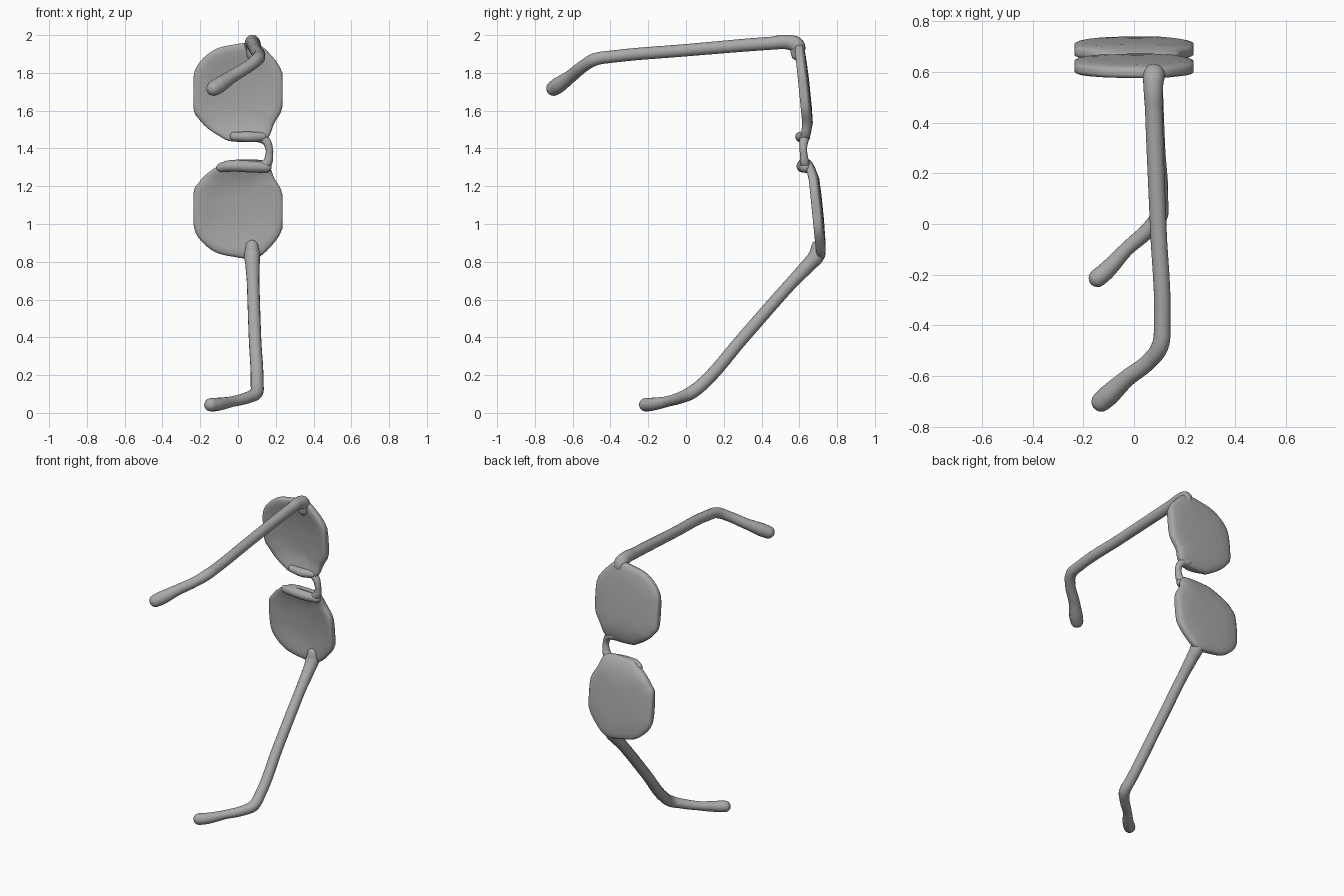
import bpy, bmesh, math
from mathutils import Vector

cube = bpy.data.objects.get("Cube")
if cube:
    bpy.data.objects.remove(cube, do_unlink=True)

# One plain grey for everything
grey = bpy.data.materials.new("plain_grey")
grey.use_nodes = True
GREY = (0.4, 0.4, 0.4, 1.0)
grey.diffuse_color = GREY
grey.node_tree.nodes["Principled BSDF"].inputs["Base Color"].default_value = GREY

MID_Z = 1.388          # height of the bridge, the mirror line between the lenses


def add_object(name, mesh, angle):
    mesh.materials.clear()
    mesh.materials.append(grey)
    obj = bpy.data.objects.new(name, mesh)
    bpy.context.collection.objects.link(obj)
    bpy.ops.object.select_all(action="DESELECT")
    obj.select_set(True)
    bpy.context.view_layer.objects.active = obj
    bpy.ops.object.shade_smooth_by_angle(angle=math.radians(angle))
    return obj


def smooth_loop(points, steps=4):
    """Closed Catmull-Rom loop through the outline points."""
    out, n = [], len(points)
    for i in range(n):
        a, b, c, d = (Vector(points[(i + k) % n]) for k in (-1, 0, 1, 2))
        for s in range(steps):
            t = s / steps
            out.append(0.5 * (2 * b + (c - a) * t + (2 * a - 5 * b + 4 * c - d) * t * t
                              + (3 * b - a - 3 * c + d) * t ** 3))
    return out


# Lens outline (x, z) and its thickness profile (scale, depth) from front to back
OUTLINE = [(-.235, 1.78), (-.2, 1.86), (-.12, 1.925), (-.02, 1.95), (.08, 1.96),
           (.15, 1.92), (.235, 1.80), (.235, 1.62), (.19, 1.53), (.165, 1.465),
           (.12, 1.437), (-.03, 1.437), (-.09, 1.46), (-.165, 1.51), (-.21, 1.56),
           (-.235, 1.61)]
PROFILE = [(.2, -.004), (.4, -.007), (.65, -.014), (.84, -.025), (.94, -.025), (.985, -.02),
           (1, -.01), (1, .008), (.985, .015), (.94, .021), (.84, .027), (.6, .031), (.25, .034)]
LENS_Z = 1.69


def lens(name, y, flip):
    loop = smooth_loop(OUTLINE)
    bm = bmesh.new()

    def vert(x, z, depth):
        z_out = 2 * MID_Z - z if flip else z
        z_mid = 2 * MID_Z - LENS_Z if flip else LENS_Z
        lean = -0.1 * (z_out - z_mid)
        nose_bend = -0.035 * max(0, 1 - (z - MID_Z) / 0.14)
        x = max(-.235, min(.235, x))
        return bm.verts.new((x, y + lean + nose_bend + depth, z_out))

    rings = [[vert(p.x * s, LENS_Z + (p.y - LENS_Z) * s, d) for p in loop] for s, d in PROFILE]
    n = len(loop)
    for r0, r1 in zip(rings, rings[1:]):
        for i in range(n):
            j = (i + 1) % n
            bm.faces.new((r0[i], r0[j], r1[j], r1[i]))
    for ring, depth in ((rings[0], -.004), (rings[-1], .034)):
        hub = vert(0, LENS_Z, depth)
        for i in range(n):
            bm.faces.new((ring[i], ring[(i + 1) % n], hub))
    bmesh.ops.recalc_face_normals(bm, faces=bm.faces)
    mesh = bpy.data.meshes.new(name)
    bm.to_mesh(mesh)
    bm.free()
    return add_object(name, mesh, 60)


def tube(name, points):
    """Round bar through (x, y, z, radius) points with domed ends."""
    def dome(end, before):
        p, r = Vector(end[:3]), end[3]
        d = (p - Vector(before[:3])).normalized()
        return [(*(p + d * r * math.sin(a)), max(r * math.cos(a), 1e-4))
                for a in (math.radians(v) for v in (25, 50, 72, 90))]

    path = dome(points[0], points[1])[::-1] + points + dome(points[-1], points[-2])
    curve = bpy.data.curves.new(name, "CURVE")
    curve.dimensions = "3D"
    curve.bevel_depth = 1.0
    curve.bevel_resolution = 6
    curve.resolution_u = 6
    spline = curve.splines.new("BEZIER")
    spline.bezier_points.add(len(path) - 1)
    for bp, (x, y, z, r) in zip(spline.bezier_points, path):
        bp.co = (x, y, z)
        bp.radius = r
        bp.handle_left_type = bp.handle_right_type = "AUTO"
    temp = bpy.data.objects.new(name + "_path", curve)
    bpy.context.collection.objects.link(temp)
    bpy.context.view_layer.update()
    graph = bpy.context.evaluated_depsgraph_get()
    mesh = bpy.data.meshes.new_from_object(temp.evaluated_get(graph))
    bpy.data.objects.remove(temp, do_unlink=True)
    bpy.data.curves.remove(curve)
    bm = bmesh.new()
    bm.from_mesh(mesh)
    bmesh.ops.remove_doubles(bm, verts=bm.verts, dist=0.0004)
    bmesh.ops.recalc_face_normals(bm, faces=bm.faces)
    bm.to_mesh(mesh)
    bm.free()
    mesh.name = name
    return add_object(name, mesh, 60)


# Lenses
lens("upper_lens", .625, False)
lens("lower_lens", .690, True)

# Bridge and nose pads
tube("bridge", [(.10, .632, 1.462, .026), (.145, .625, 1.442, .024), (.165, .621, 1.40, .020),
                (.166, .623, 1.37, .020), (.155, .628, 1.325, .026), (.12, .636, 1.30, .03)])
tube("upper_nose_pad", [(.13, .622, 1.462, .024), (.06, .606, 1.461, .028),
                        (-.02, .612, 1.464, .024)])
tube("lower_nose_pad", [(.15, .630, 1.30, .028), (.06, .617, 1.304, .031),
                        (-.05, .622, 1.307, .030), (-.09, .635, 1.30, .024)])

# Temples, flared at the hinge and bent down to a thick ear tip
tube("upper_temple", [(.08, .592, 1.90, .036), (.078, .585, 1.945, .044), (.076, .54, 1.962, .039),
                      (.078, .45, 1.957, .035), (.095, 0, 1.920, .033),
                      (.111, -.40, 1.885, .033), (.103, -.48, 1.872, .034),
                      (.06, -.54, 1.838, .032), (-.03, -.61, 1.782, .034),
                      (-.10, -.675, 1.735, .042), (-.128, -.700, 1.718, .040)])
tube("lower_temple", [(.075, .700, .88, .036), (.075, .692, .835, .043), (.077, .65, .785, .038),
                      (.08, .56, .69, .033), (.09, .30, .395, .033),
                      (.101, .09, .155, .034), (.096, .025, .105, .035),
                      (.06, -.02, .084, .031), (-.03, -.10, .060, .028),
                      (-.11, -.185, .045, .035), (-.143, -.213, .043, .036)])
